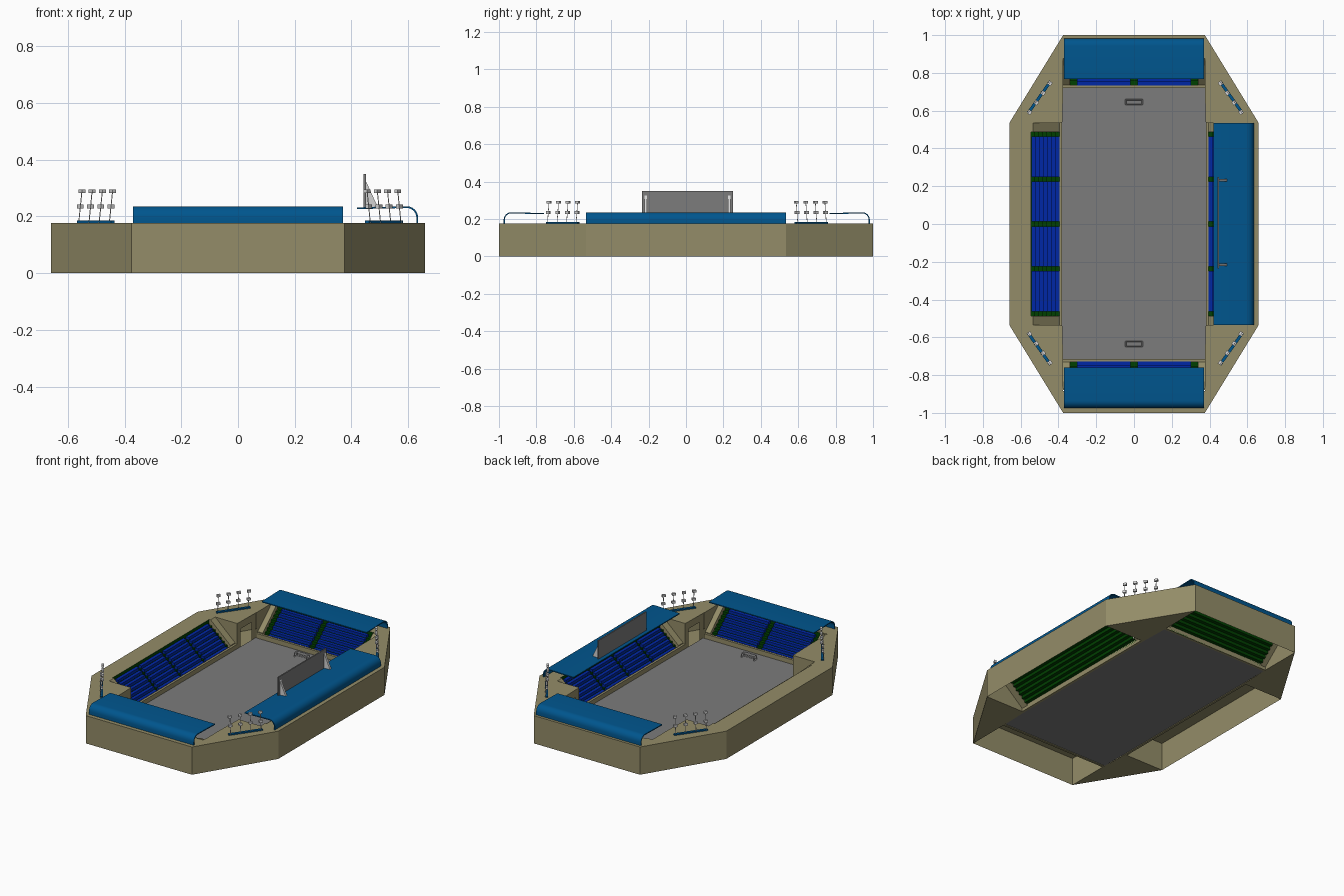
import bpy
import bmesh
from math import radians, sin, cos, atan2, hypot
from mathutils import Matrix, Vector

cube = bpy.data.objects.get("Cube")
if cube:
    bpy.data.objects.remove(cube, do_unlink=True)


def material(name, r, g, b):
    m = bpy.data.materials.new(name)
    m.use_nodes = True
    m.diffuse_color = (r, g, b, 1)
    m.node_tree.nodes["Principled BSDF"].inputs["Base Color"].default_value = (r, g, b, 1)
    return m


CONCRETE = material("sandy concrete", 0.295, 0.265, 0.138)
ROOF = material("roof blue", 0.0, 0.092, 0.27)
GREY = material("mid grey", 0.2, 0.2, 0.2)
SEAT = material("seat blue", 0.0, 0.02, 0.38)
GREEN = material("aisle green", 0.0, 0.05, 0.0)
LIGHT = material("light grey", 0.65, 0.65, 0.65)


def finish(bm, name, mat, matrix=Matrix(), smooth=False):
    bmesh.ops.recalc_face_normals(bm, faces=bm.faces)
    mesh = bpy.data.meshes.new(name)
    bm.to_mesh(mesh)
    bm.free()
    mesh.materials.append(mat)
    ob = bpy.data.objects.new(name, mesh)
    bpy.context.collection.objects.link(ob)
    ob.matrix_world = matrix
    if smooth:
        bpy.context.view_layer.objects.active = ob
        ob.select_set(True)
        bpy.ops.object.shade_smooth_by_angle(angle=radians(40))
        ob.select_set(False)
    return ob


def box(bm, x0, x1, y0, y1, z0, z1):
    size = Matrix.Diagonal((x1 - x0, y1 - y0, z1 - z0, 1))
    mid = Matrix.Translation(((x0 + x1) / 2, (y0 + y1) / 2, (z0 + z1) / 2))
    bmesh.ops.create_cube(bm, size=1, matrix=mid @ size)


def rod(bm, a, b, r):
    a, b = Vector(a), Vector(b)
    turn = (b - a).to_track_quat('Z', 'Y').to_matrix().to_4x4()
    bmesh.ops.create_cone(bm, cap_ends=True, segments=4, radius1=r, radius2=r,
                          depth=(b - a).length, matrix=Matrix.Translation((a + b) / 2) @ turn)


def face(bm, pts):
    bm.faces.new([bm.verts.new(p) for p in pts])


def prism(bm, profile, x0, x1):
    # closed (y, z) profile extruded along x
    a = [bm.verts.new((x0, y, z)) for y, z in profile]
    b = [bm.verts.new((x1, y, z)) for y, z in profile]
    bm.faces.new(a)
    bm.faces.new(b[::-1])
    for i in range(len(a)):
        j = (i + 1) % len(a)
        bm.faces.new((a[i], a[j], b[j], b[i]))


TOP = 0.177          # deck height
IN_X, IN_Y = 0.38, 0.72    # pitch edge
BACK_X, BACK_Y = 0.545, 0.885  # back edge of the stands
OUT_X, CORNER_X, CORNER_Y = 0.66, 0.375, 0.535
DEPTH = 0.15

# Outer wall: open-bottomed octagonal shell
ring = [(CORNER_X, -1), (OUT_X, -CORNER_Y), (OUT_X, CORNER_Y), (CORNER_X, 1)]
ring += [(-x, -y) for x, y in ring]
bm = bmesh.new()
for (ax, ay), (bx, by) in zip(ring, ring[1:] + ring[:1]):
    face(bm, [(ax, ay, 0), (bx, by, 0), (bx, by, TOP), (ax, ay, TOP)])
bmesh.ops.remove_doubles(bm, verts=bm.verts, dist=0.0001)
finish(bm, "outer_wall", CONCRETE)

# Deck, corner block floors, and the walls around the corner blocks
deck = bmesh.new()
floor = bmesh.new()
walls = bmesh.new()
for s in (1, -1):
    face(deck, [(s * x, y, TOP) for x, y in ((BACK_X, -CORNER_Y), (OUT_X, -CORNER_Y),
                                             (OUT_X, CORNER_Y), (BACK_X, CORNER_Y))])
    face(deck, [(x, s * y, TOP) for x, y in ((-CORNER_X, BACK_Y), (CORNER_X, BACK_Y),
                                             (CORNER_X, 1), (-CORNER_X, 1))])
    for t in (1, -1):
        corner = [(s * x, t * y) for x, y in ((IN_X, CORNER_Y), (OUT_X, CORNER_Y),
                                              (CORNER_X, 1), (CORNER_X, IN_Y))]
        face(deck, [(x, y, TOP) for x, y in corner])
        face(floor, [(x, y, 0) for x, y in corner])

        def wall(x0, y0, x1, y1, z0, z1):
            face(walls, [(s * x0, t * y0, z0), (s * x1, t * y1, z0),
                         (s * x1, t * y1, z1), (s * x0, t * y0, z1)])

        # doorway onto the pitch: two jambs and a lintel
        wall(IN_X, CORNER_Y, IN_X, 0.57, 0, TOP)
        wall(IN_X, 0.68, IN_X, IN_Y, 0, TOP)
        wall(IN_X, 0.57, IN_X, 0.68, 0.13, TOP)
        # returns beside the stands
        wall(IN_X, CORNER_Y, OUT_X, CORNER_Y, 0, TOP)
        wall(CORNER_X, IN_Y, CORNER_X, 1, 0, TOP)
for part, up in ((deck, 1), (floor, -1)):
    for f in part.faces:
        f.normal_update()
        if f.normal.z * up < 0:
            f.normal_flip()
finish(deck, "deck", CONCRETE)
finish(floor, "corner_block_floors", CONCRETE)
finish(walls, "corner_block_walls", CONCRETE)

# Pitch
bm = bmesh.new()
box(bm, -IN_X, IN_X, -0.716, 0.726, 0.004, 0.016)
finish(bm, "pitch", GREY)


def stand(name, half, half_seats, bays, aisle, matrix):
    # local frame: x along the stand, y outward, z up
    rows = 7
    run, rise, first = DEPTH / rows, 0.0186, 0.03
    bm = bmesh.new()
    box(bm, -half, half, -0.015, 0, 0, 0.045)
    for s in (1, -1):
        a, b = sorted((s * half_seats, s * half))
        prism(bm, [(0, 0.02), (0, 0.05), (DEPTH - 0.01, TOP), (DEPTH, TOP), (DEPTH, 0.15)], a, b)
    finish(bm, name + "_kerb_and_cheeks", CONCRETE, matrix)
    # stepped terrace sheet
    bm = bmesh.new()
    path = [(0, 0)]
    for i in range(rows):
        path += [(i * run, first + i * rise), ((i + 1) * run, first + i * rise)]
    path.append((DEPTH, TOP))
    for (ay, az), (by, bz) in zip(path, path[1:]):
        face(bm, [(-half_seats, ay, az), (half_seats, ay, az),
                  (half_seats, by, bz), (-half_seats, by, bz)])
    bmesh.ops.remove_doubles(bm, verts=bm.verts, dist=0.0001)
    finish(bm, name + "_terrace", GREEN, matrix)
    # rows of benches split by the aisles
    bm = bmesh.new()
    width = (2 * half_seats - aisle) / bays
    for k in range(bays):
        x0 = -half_seats + aisle + k * width
        x1 = x0 + width - aisle
        for i in range(rows):
            y, z = i * run, first + i * rise
            box(bm, x0, x1, y - 0.001, y + run - 0.002, z + 0.001, z + 0.017)
    finish(bm, name + "_seats", SEAT, matrix)


def roof(name, half, matrix):
    # thin canopy with a rounded outer edge
    r, t = 0.04, 0.006
    arc = [radians(90 - 15 * k) for k in range(7)]

    def skin(d):
        return ([(0, 0.232 - d)]
                + [(0.175 + (r - d) * cos(a), 0.196 + (r - d) * sin(a)) for a in arc]
                + [(0.215 - d, TOP)])

    bm = bmesh.new()
    prism(bm, skin(0) + skin(t)[::-1], -half, half)
    finish(bm, name, ROOF, matrix, smooth=True)


def side(angle, x, y):
    return Matrix.Translation((x, y, 0)) @ Matrix.Rotation(radians(angle), 4, 'Z')


stand("back_stand", CORNER_X, 0.34, 2, 0.038, side(0, 0, 0.735))
stand("front_stand", CORNER_X, 0.34, 2, 0.038, side(180, 0, -0.73))
stand("left_stand", CORNER_Y, 0.488, 4, 0.024, side(-90, 0.395, 0))
stand("right_stand", CORNER_Y, 0.488, 4, 0.024, side(90, -0.395, 0))
roof("back_roof", 0.37, side(0, 0, 0.768))
roof("front_roof", 0.37, side(180, 0, -0.76))
roof("left_roof", CORNER_Y, side(-90, 0.42, 0))

# Display board on the left roof, with triangular braces
bm = bmesh.new()
box(bm, 0.443, 0.451, -0.235, 0.25, 0.232, 0.35)
finish(bm, "display_board", GREY)
bm = bmesh.new()
for y in (-0.215, 0.232):
    # prism runs along x, so a quarter turn lays its (y, z) profile in (x, z)
    brace = bmesh.new()
    prism(brace, [(-0.451, 0.232), (-0.492, 0.235), (-0.451, 0.325)], y - 0.007, y + 0.007)
    brace.transform(Matrix.Rotation(radians(90), 4, 'Z'))
    finish(brace, "board_brace", LIGHT)
bm.free()

# Floodlight banks on the four corners: local x along the bank, y toward the pitch
for sx, cx in ((1, 0.515), (-1, -0.502)):
    for sy, cy in ((1, 0.67), (-1, -0.66)):
        along = Vector((-sx * 0.12, sy * 0.17))
        turn = atan2(along.y, along.x)
        lean = 0.007 if sx * sy > 0 else -0.007
        m = Matrix.Translation((cx, cy, 0)) @ Matrix.Rotation(turn, 4, 'Z')
        half = hypot(*along) / 2
        bm = bmesh.new()
        box(bm, -half, half, -0.008, 0.008, TOP, TOP + 0.008)
        finish(bm, "floodlight_base", ROOF, m)
        bm = bmesh.new()
        for k in range(4):
            x = (k - 1.5) * half * 0.6
            rod(bm, (x, -lean, TOP), (x, lean, 0.29), 0.002)
            for z, y in ((0.235, 0), (0.289, lean)):
                box(bm, x - 0.011, x + 0.011, y - 0.007, y + 0.007, z - 0.007, z + 0.007)
        finish(bm, "floodlights", LIGHT, m)

# Goals: open frames
for y, angle in ((0.645, 0), (-0.635, 180)):
    bm = bmesh.new()
    w, d, h, z0, r = 0.044, 0.013, 0.045, 0.018, 0.003
    for f in (-d, d):
        rod(bm, (-w, f, h), (w, f, h), r)
        for x in (-w, w):
            rod(bm, (x, f, z0), (x, f, h), r)
    rod(bm, (-w, d, z0), (w, d, z0), r)
    for x in (-w, w):
        for z in (z0, h):
            rod(bm, (x, -d, z), (x, d, z), r)
    finish(bm, "goal", LIGHT, side(angle, 0, y))
